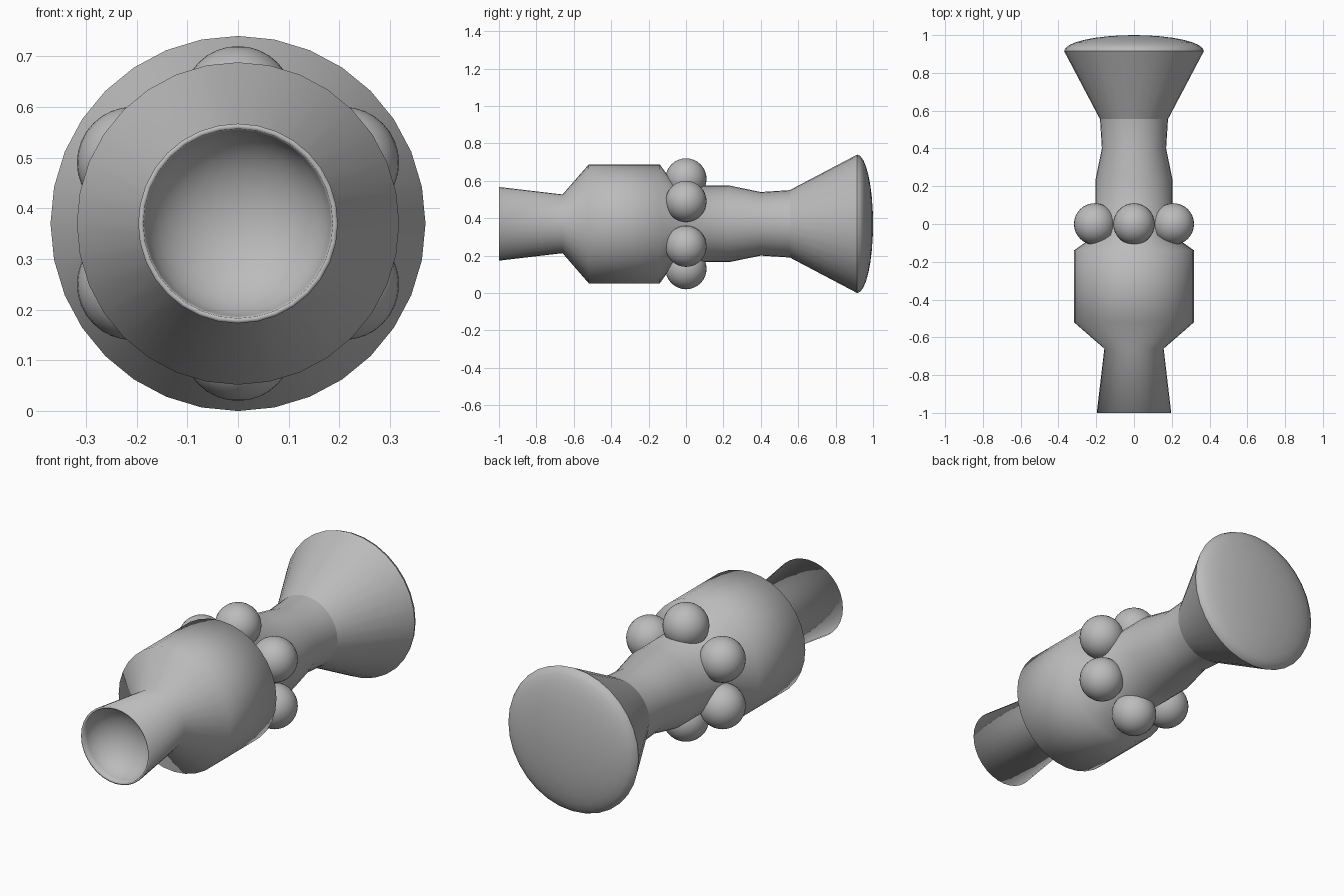
import bpy, bmesh, math

if "Cube" in bpy.data.objects:
    bpy.data.objects.remove(bpy.data.objects["Cube"])

CZ = 0.37          # height of the long axis
SIDES = 32

grey = bpy.data.materials.new("plain grey")
grey.diffuse_color = (0.5, 0.5, 0.5, 1)
grey.use_nodes = True
grey.node_tree.nodes["Principled BSDF"].inputs["Base Color"].default_value = grey.diffuse_color


def finish(bm, name, angle=None):
    bmesh.ops.recalc_face_normals(bm, faces=bm.faces[:])
    for f in bm.faces:
        f.smooth = True
    if angle is not None:
        for e in bm.edges:
            if len(e.link_faces) == 2 and e.calc_face_angle(0) > math.radians(angle):
                e.smooth = False
    me = bpy.data.meshes.new(name)
    bm.to_mesh(me)
    bm.free()
    me.materials.append(grey)
    ob = bpy.data.objects.new(name, me)
    bpy.context.collection.objects.link(ob)
    return ob


def lathe(name, profile, angle=None):
    """Revolve (y, radius) points about the long axis; radius 0 is a pole."""
    bm = bmesh.new()
    rings = []
    for y, r in profile:
        n = SIDES if r > 0 else 1
        rings.append([bm.verts.new((r * math.sin(2 * math.pi * i / SIDES), y,
                                    CZ + r * math.cos(2 * math.pi * i / SIDES)))
                      for i in range(n)])
    for a, b in zip(rings, rings[1:]):
        for i in range(SIDES):
            j = (i + 1) % SIDES
            quad = [a[i % len(a)], a[j % len(a)], b[j % len(b)], b[i % len(b)]]
            bm.faces.new(list(dict.fromkeys(quad)))
    return finish(bm, name, angle)


# hollow front bowl, drum and rear neck in one turned body
bowl = [(-1 + 0.15 * math.cos(t), 0.187 * math.sin(t))
        for t in [math.pi / 2 * k / 8 for k in range(9)]]
lathe("turned_body", bowl + [
    (-1.0, 0.197), (-0.66, 0.157), (-0.52, 0.318), (-0.14, 0.318),
    (-0.06, 0.205), (0.23, 0.205), (0.40, 0.17), (0.555, 0.18)])

# flared bell with shallow domed rear
dome = [(0.915 + 0.085 * math.sin(t), 0.37 * math.cos(t))
        for t in [math.pi / 2 * k / 8 for k in range(8)]]
lathe("rear_bell", [(0.555, 0.0), (0.555, 0.18)] + dome + [(1.0, 0.0)], 40)

# ring of six balls around the waist
for k in range(6):
    a = math.radians(60 * k)
    bm = bmesh.new()
    bmesh.ops.create_uvsphere(bm, u_segments=32, v_segments=16, radius=0.11)
    ob = finish(bm, f"waist_ball_{k + 1}")
    ob.location = (0.24 * math.sin(a), 0, CZ + 0.24 * math.cos(a))
